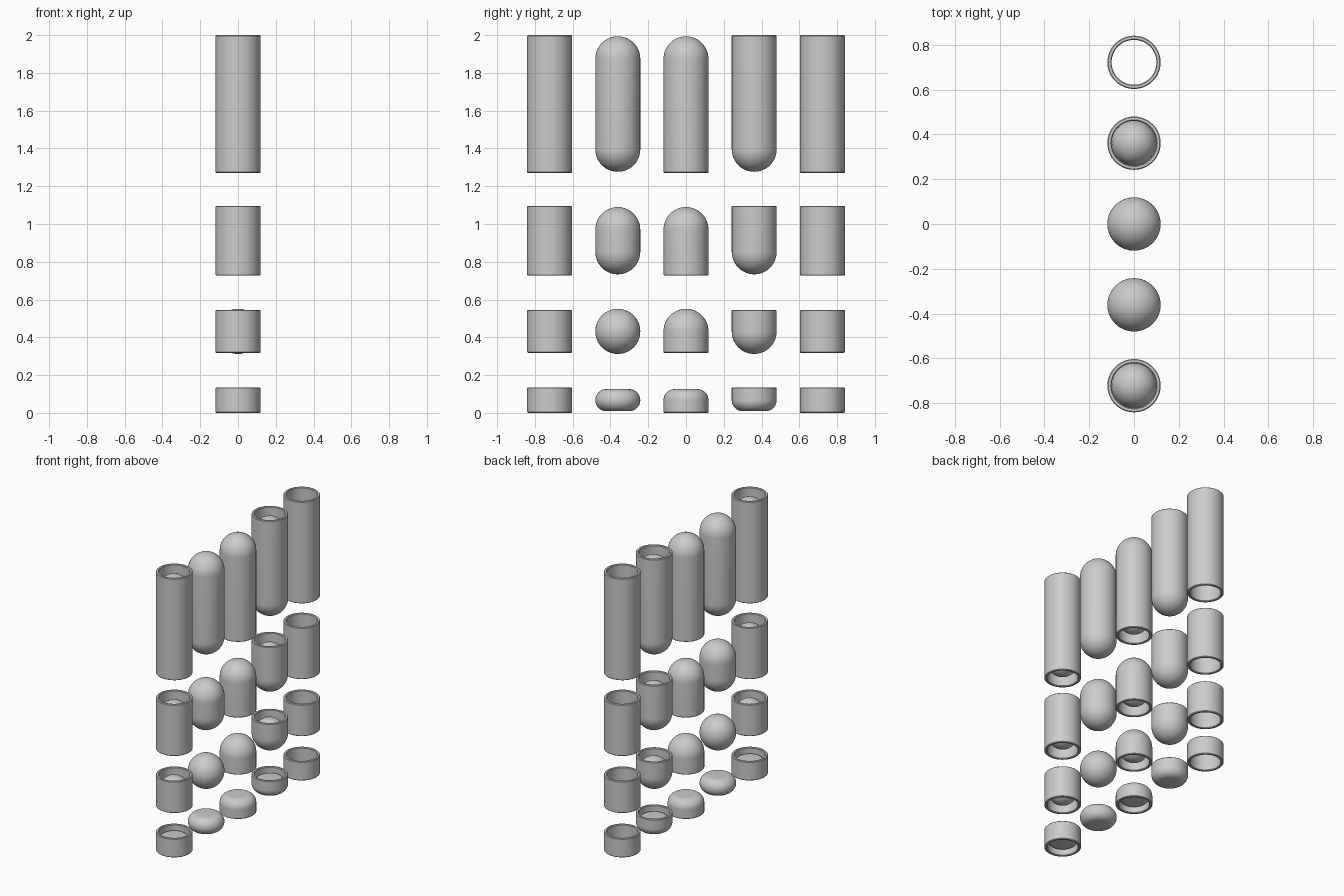
import bpy, bmesh, math

if "Cube" in bpy.data.objects:
    bpy.data.objects.remove(bpy.data.objects["Cube"])

R, INNER, BEVEL = 0.119, 0.1, 0.004   # outer radius, bore radius, rim chamfer
SPACING, SEGMENTS, ARC = 0.361, 64, 14

# name, tube bottom/top, capsule bottom/top
ROWS = [("squat", 0.0, 0.135, 0.011, 0.128),
        ("short", 0.318, 0.545, 0.312, 0.551),
        ("medium", 0.727, 1.096, 0.735, 1.091),
        ("tall", 1.27, 2.0, 1.277, 1.994)]


def dome(radius, half):
    """Rounded cap from the axis outwards; heights relative to the middle."""
    c = min(radius, half)
    flat = radius - c
    pts = [(0, half)]
    if flat > 0.002:
        pts.append((flat, half))
    for i in range(1, ARC + 1):
        a = math.pi / 2 * i / ARC
        pts.append((flat + c * math.sin(a), half - c + c * math.cos(a)))
    return pts


def rim(half):
    """Chamfered lip from the bore to the outer wall."""
    return [(INNER, half - BEVEL), (INNER + BEVEL, half),
            (R - BEVEL, half), (R, half - BEVEL)]


def end_profile(is_open, tube_half, cap_half):
    if is_open:   # recessed dome sitting inside a tube mouth
        return dome(INNER, cap_half - 0.019) + rim(tube_half)
    return dome(R, cap_half)


def lathe(name, profile, closed, y, z):
    bm = bmesh.new()
    verts = [bm.verts.new((r, 0, h)) for r, h in profile]
    edges = [bm.edges.new(p) for p in zip(verts, verts[1:])]
    if closed:
        edges.append(bm.edges.new((verts[-1], verts[0])))
    bmesh.ops.spin(bm, geom=verts + edges, axis=(0, 0, 1), cent=(0, 0, 0),
                   angle=math.tau, steps=SEGMENTS, use_duplicate=False)
    bmesh.ops.remove_doubles(bm, verts=bm.verts, dist=1e-5)
    bmesh.ops.recalc_face_normals(bm, faces=bm.faces)
    mesh = bpy.data.meshes.new(name)
    bm.to_mesh(mesh)
    bm.free()
    for p in mesh.polygons:
        p.use_smooth = True
    mesh.set_sharp_from_angle(angle=math.radians(35))
    ob = bpy.data.objects.new(name, mesh)
    ob.location = (0, y, z)
    bpy.context.collection.objects.link(ob)


# column index, name, top open, bottom open
COLUMNS = [(-2, "plugged_tube", True, True),
           (-1, "capsule", False, False),
           (0, "dome_top", False, True),
           (1, "dome_bottom", True, False)]

for row, t0, t1, c0, c1 in ROWS:
    mid, th, ch = (t0 + t1) / 2, (t1 - t0) / 2, (c1 - c0) / 2
    for col, name, top, bottom in COLUMNS:
        upper = end_profile(top, th, ch)
        lower = [(r, -h) for r, h in reversed(end_profile(bottom, th, ch))]
        lathe(f"{row}_{name}", upper + lower, False, col * SPACING, mid)
    # fully open tube
    ring = rim(th) + [(r, -h) for r, h in reversed(rim(th))]
    lathe(f"{row}_open_tube", ring, True, 2 * SPACING, mid)
